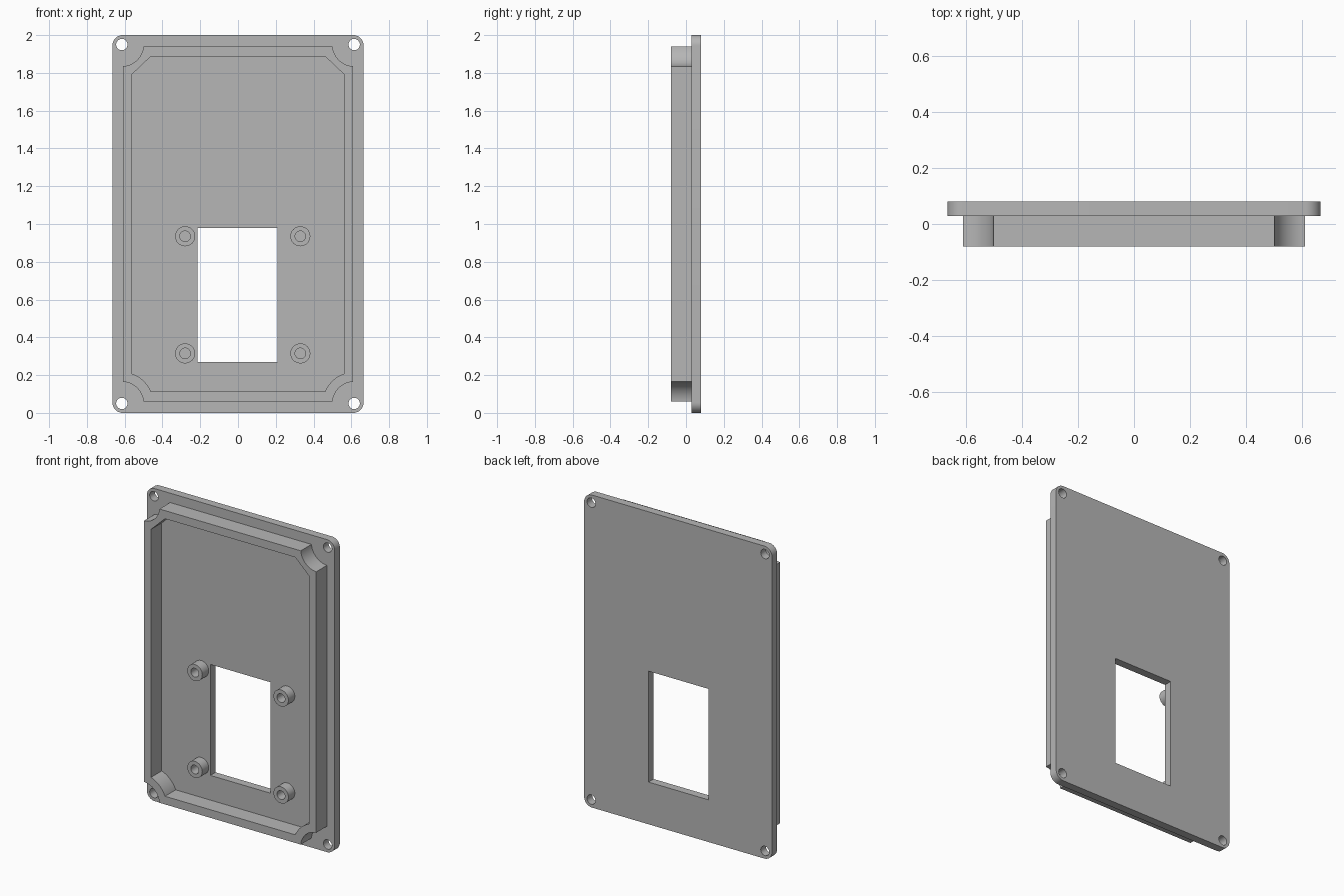
import bpy, bmesh
from math import sin, cos, pi, radians, acos, asin
from mathutils import Matrix, Vector

cube = bpy.data.objects.get("Cube")
if cube:
    bpy.data.objects.remove(cube, do_unlink=True)

grey = bpy.data.materials.new("plain_grey")
grey.use_nodes = True
colour = (0.47, 0.47, 0.47, 1)
grey.diffuse_color = colour
grey.node_tree.nodes["Principled BSDF"].inputs["Base Color"].default_value = colour

MID = 1.0                      # middle height of the panel
HOLE_X, HOLE_Z = 0.615, 0.95   # corner screw positions from the middle


def arc(cx, cz, r, start, end, steps):
    return [(cx + r * cos(start + (end - start) * i / steps),
             cz + r * sin(start + (end - start) * i / steps)) for i in range(steps + 1)]


def circle(cx, cz, r, steps=32):
    return arc(cx, cz, r, 0, 2 * pi, steps)[:-1]


def rectangle(x0, x1, z0, z1):
    return [(x0, z0), (x1, z0), (x1, z1), (x0, z1)]


def rounded(hx, hz, r):
    """Rounded rectangle about the middle."""
    pts = []
    for k, (sx, sz) in enumerate([(1, 1), (-1, 1), (-1, -1), (1, -1)]):
        pts += arc(sx * (hx - r), MID + sz * (hz - r), r, k * pi / 2, (k + 1) * pi / 2, 10)
    return pts


def notched(hx, hz, r, top_steps=14):
    """Rectangle whose corners are scooped out around the screws."""
    a = acos((hx - HOLE_X) / r)
    b = asin((hz - HOLE_Z) / r)

    def corner(steps):
        return arc(HOLE_X, HOLE_Z, r, 2 * pi - a, pi - b, steps)

    # the arc runs clockwise round the screw, from the side edge to the end edge
    top, low = corner(top_steps), corner(14)
    pts = top + [(-x, z) for x, z in reversed(top)]
    pts += [(-x, -z) for x, z in low] + [(x, -z) for x, z in reversed(low)]
    return [(x, z + MID) for x, z in pts]


def extrude(name, loops, y0, y1):
    """Fill nested outlines in the x-z plane and extrude them from y0 to y1."""
    curve = bpy.data.curves.new(name, 'CURVE')
    curve.dimensions = '2D'
    curve.fill_mode = 'BOTH'
    curve.extrude = (y1 - y0) / 2
    for loop in loops:
        spline = curve.splines.new('POLY')
        spline.points.add(len(loop) - 1)
        for p, (x, z) in zip(spline.points, loop):
            p.co = (x, z, 0, 1)
        spline.use_cyclic_u = True
    helper = bpy.data.objects.new(name + "_outline", curve)
    bpy.context.collection.objects.link(helper)
    bpy.context.view_layer.update()
    deps = bpy.context.evaluated_depsgraph_get()
    mesh = bpy.data.meshes.new_from_object(helper.evaluated_get(deps))
    bpy.data.objects.remove(helper, do_unlink=True)

    bm = bmesh.new()
    bm.from_mesh(mesh)
    bmesh.ops.remove_doubles(bm, verts=bm.verts, dist=0.0001)
    # stand the outline upright
    stand = Matrix.Translation((0, (y0 + y1) / 2, 0)) @ Matrix.Rotation(pi / 2, 4, 'X')
    bmesh.ops.transform(bm, matrix=stand, verts=bm.verts)
    bmesh.ops.recalc_face_normals(bm, faces=bm.faces)
    bm.to_mesh(mesh)
    bm.free()
    mesh.materials.clear()
    mesh.materials.append(grey)
    ob = bpy.data.objects.new(name, mesh)
    bpy.context.collection.objects.link(ob)
    bpy.ops.object.select_all(action='DESELECT')
    ob.select_set(True)
    bpy.context.view_layer.objects.active = ob
    bpy.ops.object.shade_smooth_by_angle(angle=radians(30))
    return ob


# Back plate with screw holes and window
screw_holes = [circle(sx * HOLE_X, MID + sz * HOLE_Z, 0.03) for sx in (-1, 1) for sz in (-1, 1)]
window = rectangle(-0.215, 0.21, 0.27, 0.98)
extrude("cover_plate", [rounded(0.665, 1.0, 0.055), window] + screw_holes, 0.028, 0.08)

# Raised rim, scooped round each screw, with plain cut corners inside at the top
extrude("raised_rim", [notched(0.61, 0.94, 0.115), notched(0.56, 0.888, 0.166, 1)], -0.08, 0.028)

# Hollow mounting posts around the window
for side, x in (("right", -0.28), ("left", 0.33)):
    for level, z in (("lower", 0.315), ("upper", 0.935)):
        extrude(f"{level}_{side}_post", [circle(x, z, 0.053), circle(x, z, 0.028)], -0.037, 0.028)
